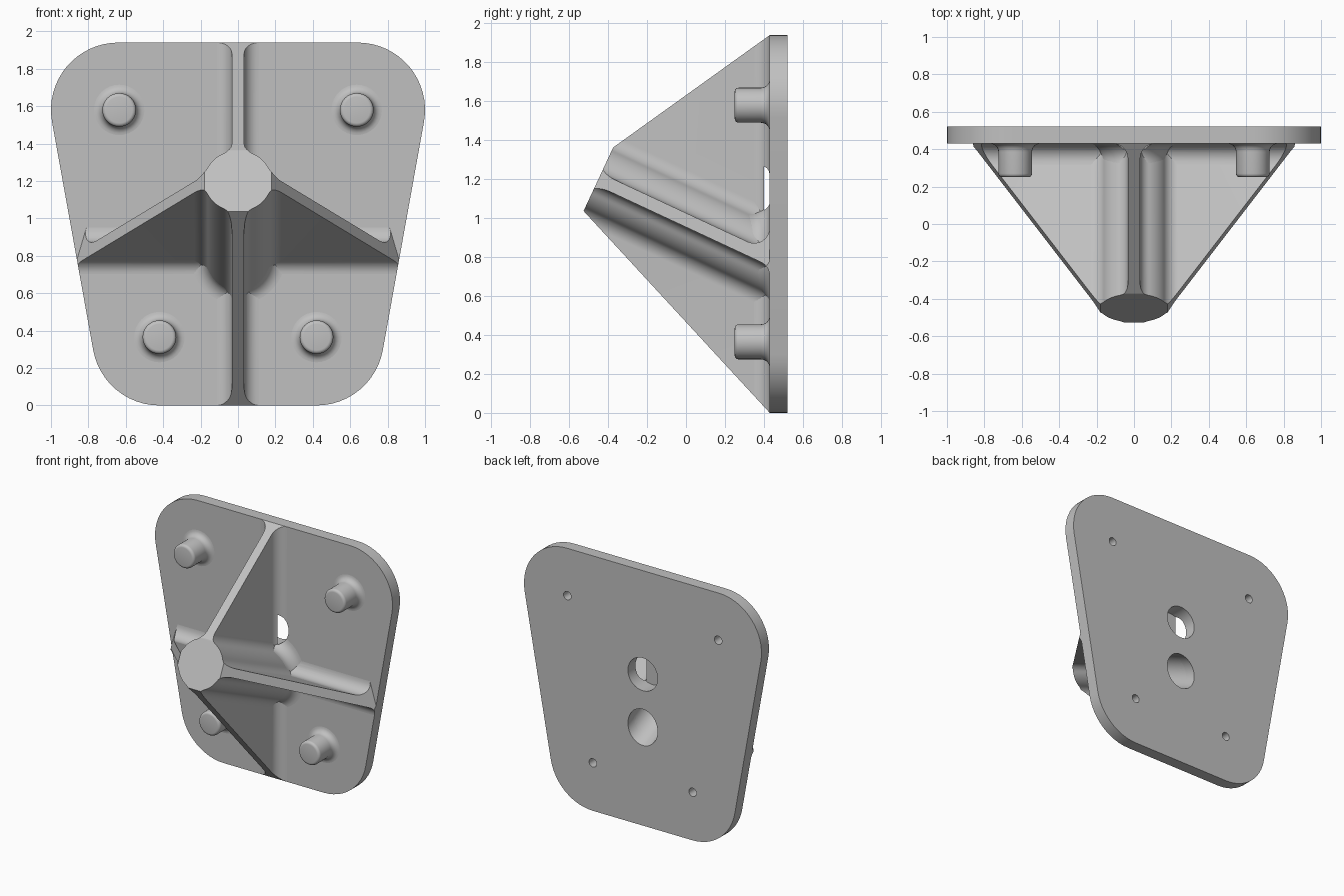
import bpy, bmesh
from math import sin, cos, tan, pi, sqrt, atan2, radians
from mathutils import Vector

cube = bpy.data.objects.get("Cube")
if cube:
    bpy.data.objects.remove(cube)

grey = bpy.data.materials.new("light_grey")
grey.use_nodes = True
colour = (0.53, 0.53, 0.53, 1)
grey.diffuse_color = colour
grey.node_tree.nodes["Principled BSDF"].inputs["Base Color"].default_value = colour

# Main dimensions
FRONT, BACK, HEIGHT = 0.43, 0.52, 1.94   # plate faces and height
TILT = radians(25)
R, T, F = 0.18, 0.033, 0.08              # post radius, half rib, fillet
TIP = Vector((0, -0.45, 1.2))            # centre of the post's end face
X, Y, Z = Vector((1, 0, 0)), Vector((0, 1, 0)), Vector((0, 0, 1))
AXIS = Vector((0, cos(TILT), -sin(TILT)))  # along the post, towards the plate
UP = Vector((0, sin(TILT), cos(TILT)))
DEPTH = (FRONT - TIP.y) / AXIS.y
FOOT = TIP + AXIS * DEPTH                # post axis at the plate front
REACH = 0.858                            # half span of the cross rib at the plate


def arc(cx, cy, r, a0, a1, n):
    return [(cx + r * cos(a0 + (a1 - a0) * i / n),
             cy + r * sin(a0 + (a1 - a0) * i / n)) for i in range(n + 1)]


def loft(name, sections, ring=False):
    """Skin a list of equal point loops into a solid."""
    bm = bmesh.new()
    loops = [[bm.verts.new(p) for p in s] for s in sections]
    pairs = list(zip(loops, loops[1:]))
    if ring:
        pairs.append((loops[-1], loops[0]))
    else:
        bm.faces.new(loops[0])
        bm.faces.new(loops[-1])
    for a, b in pairs:
        for i in range(len(a)):
            j = (i + 1) % len(a)
            bm.faces.new((a[i], a[j], b[j], b[i]))
    bmesh.ops.recalc_face_normals(bm, faces=bm.faces[:])
    mesh = bpy.data.meshes.new(name)
    bm.to_mesh(mesh)
    bm.free()
    mesh.materials.append(grey)
    obj = bpy.data.objects.new(name, mesh)
    bpy.context.scene.collection.objects.link(obj)
    return obj


def circle(centre, u, v, r, n=48):
    return [centre + u * x + v * y for x, y in arc(0, 0, r, 0, 2 * pi, n)[:-1]]


def rod(name, start, end, u, v, r):
    return loft(name, [circle(start, u, v, r), circle(end, u, v, r)])


def fillet(corner, d1, d2, n=8):
    """Corner point plus an arc tangent to both directions."""
    a = d1.angle(d2)
    centre = corner + (d1 + d2).normalized() * (F / sin(a / 2))
    p = (corner + d1 * (F / tan(a / 2)) - centre).normalized()
    q = (corner + d2 * (F / tan(a / 2)) - centre).normalized()
    sweep = pi - a
    return [corner] + [centre + (p * sin(sweep * (1 - i / n)) + q * sin(sweep * i / n))
                       * (F / sin(sweep)) for i in range(n + 1)]


def boolean(obj, tool, operation):
    bpy.context.view_layer.objects.active = obj
    mod = obj.modifiers.new("cut", "BOOLEAN")
    mod.operation, mod.solver, mod.object = operation, "EXACT", tool
    bpy.ops.object.modifier_apply(modifier=mod.name)


# Base plate with rounded, tapered outline
lean = radians(-10)
half = arc(0.42, 0.36, 0.36, -pi / 2, lean, 12) + arc(0.64, HEIGHT - 0.36, 0.36, lean, pi / 2, 16)
outline = half + [(-x, z) for x, z in reversed(half)]


def slab(name, y0, y1):
    return loft(name, [[Vector((x, y, z)) for x, z in outline] for y in (y0, y1)])


plate = slab("base_plate", FRONT, BACK)

# Trimming solids: a four-sided frustum from the post tip, and the plate outline
seat = FRONT + 0.02
tip_loop, seat_loop = [], []
for s, plate_z in ((1, HEIGHT), (-1, 0)):
    rim = TIP + UP * R * s
    z = rim.z + (plate_z - rim.z) * (seat - rim.y) / (FRONT - rim.y)
    back = Vector((0, seat, z))
    wide = R + (REACH - R) / DEPTH * (back - TIP).dot(AXIS)
    tip_loop += [rim - X * R * s, rim + X * R * s]
    seat_loop += [back - X * wide * s, back + X * wide * s]
trims = [loft("rib_envelope", [tip_loop, seat_loop]), slab("outline_envelope", -1, seat + 0.02)]

# Post and four ribs: one cross-shaped section swept along the post axis
c = sqrt((R + F) ** 2 - (T + F) ** 2)
phi = atan2(T + F, c)
octant = [(1.5, T)] + arc(c, T + F, F, 1.5 * pi, pi + phi, 8) + arc(0, 0, R, phi, pi / 4, 5)[1:]
quarter = octant + [(y, x) for x, y in reversed(octant[:-1])]
cross = []
for k in range(4):
    cross += quarter
    quarter = [(-y, x) for x, y in quarter]
trimmed = [loft("post_and_ribs",
                [[TIP + X * x + UP * y + AXIS * s for x, y in cross] for s in (-0.1, 1.8)])]

# Fillets where ribs and post meet the plate
for s, side in ((1, "left"), (-1, "right")):
    trimmed.append(loft("upright_rib_fillet_" + side,
                        [fillet(Vector((s * T, FRONT, z)), -Y, X * s) for z in (-0.2, 2.1)]))
for s, side in ((1, "upper"), (-1, "lower")):
    corner = FOOT + Z * s * T / cos(TILT)
    trimmed.append(loft("cross_rib_fillet_" + side,
                        [fillet(corner + X * x, -AXIS, Z * s) for x in (-1, 1)]))
for obj in trimmed:
    for trim in trims:
        boolean(obj, trim, "INTERSECT")

rings = []
for i in range(48):
    a = 2 * pi * i / 48
    corner = FOOT + X * R * cos(a) + Z * R * sin(a) / cos(TILT)
    rings.append(fillet(corner, -AXIS, Vector((cos(a), 0, sin(a) * cos(TILT))).normalized()))
parts = [plate] + trimmed + [loft("post_fillet", rings, ring=True)]

# Pegs with flared bases, and their screw holes
peg_r, flare, peg_end = 0.09, 0.045, 0.25
profile = [(peg_r + flare, seat)]
profile += arc(peg_r + flare, FRONT - flare, flare, pi / 2, pi, 6)
profile += arc(peg_r - 0.02, peg_end + 0.02, 0.02, 0, -pi / 2, 4)
cutters = []
for label, px, pz in (("upper", 0.635, 1.58), ("lower", 0.42, 0.365)):
    for s, side in ((1, "left"), (-1, "right")):
        at = Vector((s * px, 0, pz))
        parts.append(loft(f"peg_{label}_{side}",
                          [circle(at + Y * y, X, Z, r, 32) for r, y in profile]))
        cutters.append(rod("screw_hole", at + Y * 0.3, at + Y * 0.6, X, Z, 0.032))

# Shaft bore along the post, and round opening above it
cutters.append(rod("shaft_bore", TIP + AXIS * 0.15, TIP + AXIS * 1.4, X, UP, 0.125))
hole = Vector((0, 0, 1.151))
cutters.append(rod("round_opening", hole + Y * 0.4, hole + Y * 0.6, X, Z, 0.125))


def bounds(obj):
    pts = [v.co for v in obj.data.vertices]
    return [(min(p[i] for p in pts), max(p[i] for p in pts)) for i in range(3)]


def overlap(a, b):
    return all(p[0] < q[1] and q[0] < p[1] for p, q in zip(bounds(a), bounds(b)))


# Cut the holes, then shade
for obj in parts:
    for cutter in cutters:
        if overlap(obj, cutter):
            boolean(obj, cutter, "DIFFERENCE")
    bpy.ops.object.select_all(action="DESELECT")
    bpy.context.view_layer.objects.active = obj
    obj.select_set(True)
    bpy.ops.object.shade_smooth_by_angle(angle=radians(30))
for helper in cutters + trims:
    bpy.data.objects.remove(helper)
